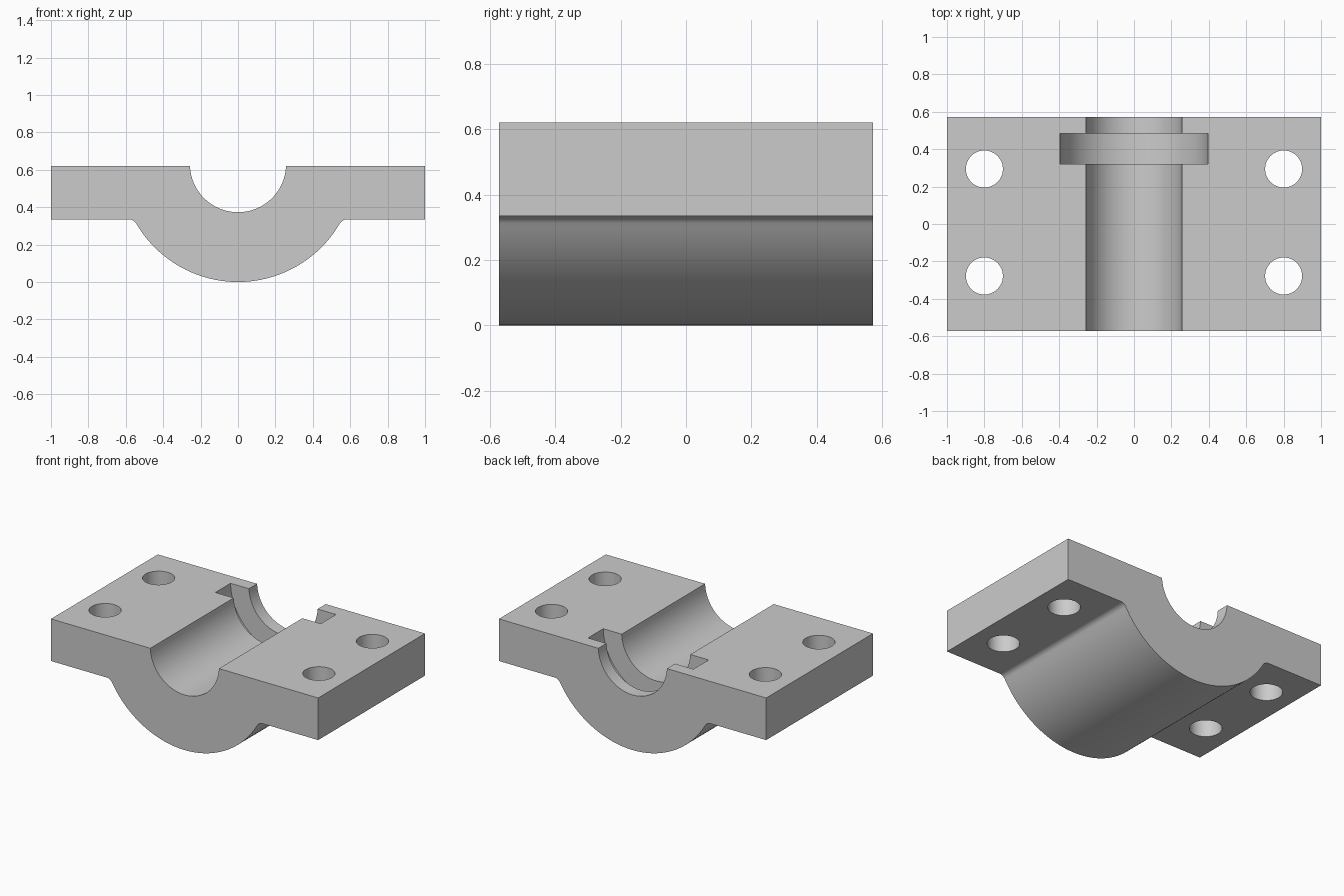
import bpy
import bmesh
from math import atan2, cos, pi, sin, sqrt

if "Cube" in bpy.data.objects:
    bpy.data.objects.remove(bpy.data.objects["Cube"], do_unlink=True)

HALF_Y = 0.571            # half depth of the block
TOP, FLANGE = 0.62, 0.335  # flange top and underside
AXIS = 0.63               # height of the bore axis
SHELL, BORE, GROOVE = 0.63, 0.257, 0.395
FILLET = 0.048

metal = bpy.data.materials.new("plain grey metal")
metal.use_nodes = True
grey = (0.6, 0.6, 0.6, 1)
metal.diffuse_color = grey
metal.node_tree.nodes["Principled BSDF"].inputs["Base Color"].default_value = grey


def arc(cx, cz, radius, start, end, steps):
    angles = [start + (end - start) * i / steps for i in range(steps + 1)]
    return [(cx + radius * cos(a), cz + radius * sin(a)) for a in angles]


def extrude_profile(name, points, y0, y1):
    bm = bmesh.new()
    face = bm.faces.new([bm.verts.new((x, y0, z)) for x, z in points])
    new = bmesh.ops.extrude_face_region(bm, geom=[face])["geom"]
    verts = [v for v in new if isinstance(v, bmesh.types.BMVert)]
    bmesh.ops.translate(bm, verts=verts, vec=(0, y1 - y0, 0))
    bmesh.ops.recalc_face_normals(bm, faces=bm.faces)
    mesh = bpy.data.meshes.new(name)
    bm.to_mesh(mesh)
    bm.free()
    mesh.materials.append(metal)
    obj = bpy.data.objects.new(name, mesh)
    bpy.context.collection.objects.link(obj)
    return obj


# Half section: round shell, fillet, flange, bore
fx = sqrt((SHELL + FILLET) ** 2 - (AXIS - FLANGE + FILLET) ** 2)
fz = FLANGE - FILLET
meet = atan2(fz - AXIS, fx)
bore_edge = -atan2(AXIS - TOP, BORE)
half = arc(0, AXIS, SHELL, -pi / 2, meet, 32)
half += arc(fx, fz, FILLET, meet + pi, pi / 2, 8)
half += [(1, FLANGE), (1, TOP)]
half += arc(0, AXIS, BORE, bore_edge, -pi / 2, 32)
mirrored = [(-x, z) for x, z in reversed(half[1:-1])]
block = extrude_profile("bearing_block_half", half + mirrored, -HALF_Y, HALF_Y)

# Cutters for the ring groove and the four bolt holes
cutters = [extrude_profile("groove_cutter",
                           arc(0, AXIS, GROOVE, 0, 2 * pi, 96)[:-1], 0.321, 0.484)]
for x in (-0.8, 0.8):
    for y in (-0.278, 0.294):
        bpy.ops.mesh.primitive_cylinder_add(vertices=48, radius=0.099, depth=1,
                                            location=(x, y, 0.5))
        cutter = bpy.context.object
        cutter.name = "bolt_hole_cutter"
        cutter.data.materials.append(metal)
        cutters.append(cutter)

bpy.ops.object.select_all(action="DESELECT")
block.select_set(True)
bpy.context.view_layer.objects.active = block
for cutter in cutters:
    cutter.hide_render = True
    cut = block.modifiers.new("cut", "BOOLEAN")
    cut.operation = "DIFFERENCE"
    cut.solver = "EXACT"
    cut.object = cutter
    bpy.ops.object.modifier_apply(modifier=cut.name)
for cutter in cutters:
    bpy.data.objects.remove(cutter, do_unlink=True)

# Smooth curved walls, crisp edges
bpy.ops.object.shade_smooth_by_angle(angle=pi / 6)
